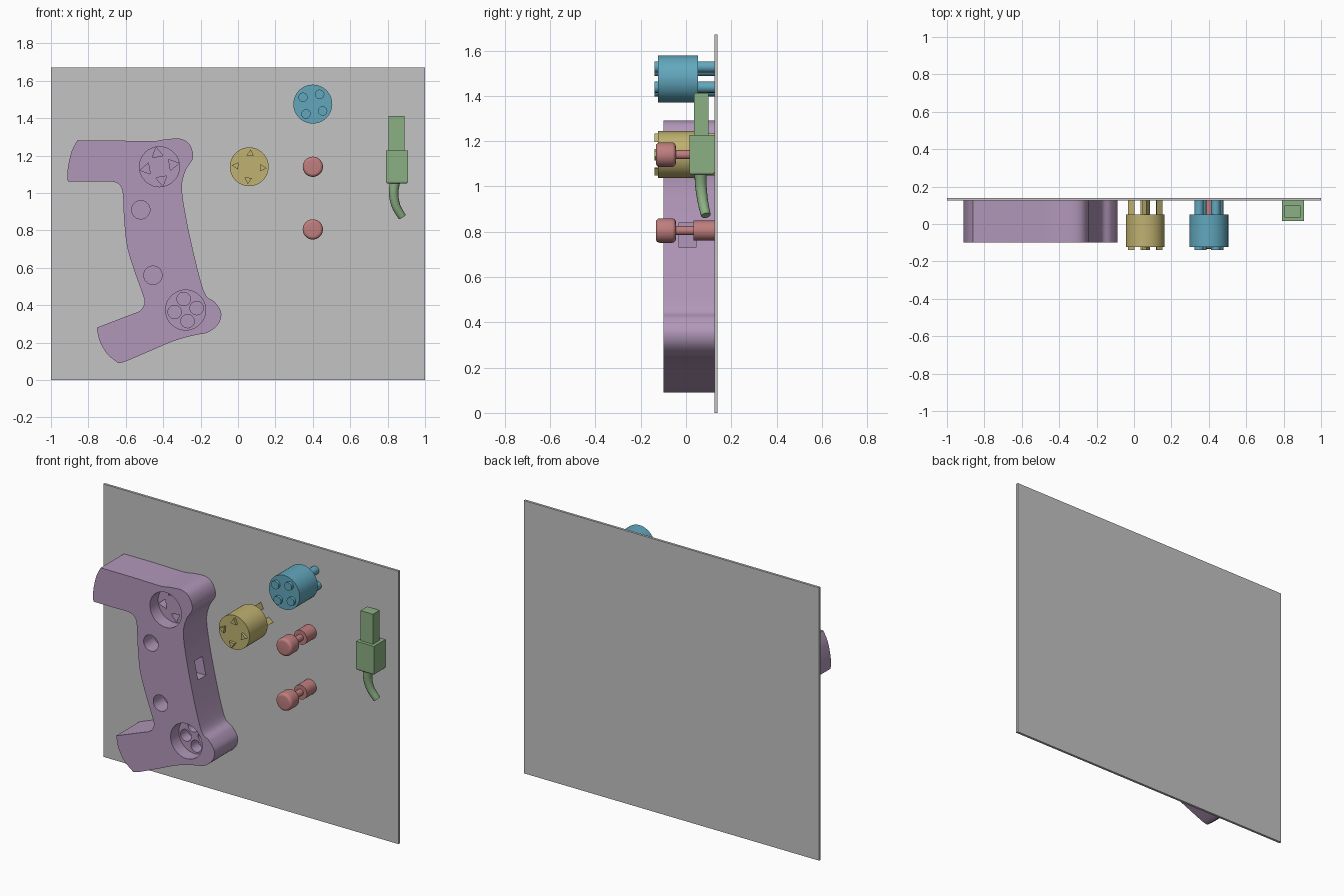
import bpy, bmesh, math
from mathutils import Vector

cube = bpy.data.objects.get("Cube")
if cube:
    bpy.data.objects.remove(cube, do_unlink=True)


def material(name, *srgb):
    mat = bpy.data.materials.new(name)
    mat.use_nodes = True
    color = [(c / 255) ** 2.2 for c in srgb] + [1]
    mat.diffuse_color = color
    mat.node_tree.nodes["Principled BSDF"].inputs["Base Color"].default_value = color
    return mat


GREY = material("grey", 194, 194, 194)
PURPLE = material("purple", 176, 150, 184)
BLUE = material("blue", 98, 166, 188)
YELLOW = material("yellow", 190, 176, 112)
RED = material("red", 190, 125, 125)
GREEN = material("green", 138, 174, 130)

FRONT, BACK = -0.10, 0.125      # body face and board face


def finish(name, bm, mat, smooth=True):
    bmesh.ops.recalc_face_normals(bm, faces=bm.faces)
    mesh = bpy.data.meshes.new(name)
    bm.to_mesh(mesh)
    bm.free()
    mesh.materials.append(mat)
    obj = bpy.data.objects.new(name, mesh)
    bpy.context.collection.objects.link(obj)
    if smooth:
        smooth_shade(obj)
    return obj


def activate(obj):
    bpy.ops.object.select_all(action='DESELECT')
    obj.select_set(True)
    bpy.context.view_layer.objects.active = obj


def smooth_shade(obj):
    activate(obj)
    bpy.ops.object.shade_smooth_by_angle(angle=math.radians(32))


def prism(name, outline, y0, y1, mat):
    """Extrude an x-z outline along y."""
    bm = bmesh.new()
    face = bm.faces.new([bm.verts.new((x, y0, z)) for x, z in outline])
    top = bmesh.ops.extrude_face_region(bm, geom=[face])["geom"]
    moved = [v for v in top if isinstance(v, bmesh.types.BMVert)]
    bmesh.ops.translate(bm, verts=moved, vec=(0, y1 - y0, 0))
    return finish(name, bm, mat)


def ngon(cx, cz, radius, sides=48, turn=0.0):
    return [(cx + radius * math.cos(turn + math.tau * i / sides),
             cz + radius * math.sin(turn + math.tau * i / sides)) for i in range(sides)]


def ring(cx, cz, radius, start):
    """Four positions around a centre, with their angles."""
    for i in range(4):
        a = math.radians(start + 90 * i)
        yield cx + radius * math.cos(a), cz + radius * math.sin(a), a


def box(name, low, high, mat):
    bm = bmesh.new()
    bmesh.ops.create_cube(bm, size=1)
    for v in bm.verts:
        v.co = [lo + (c + 0.5) * (hi - lo) for c, lo, hi in zip(v.co, low, high)]
    return finish(name, bm, mat, smooth=False)


def lathe(name, profile, cx, cz, mat):
    """Spin (radius, y) points around the y axis."""
    bm = bmesh.new()
    verts = [bm.verts.new((cx + r, y, cz)) for r, y in profile]
    edges = [bm.edges.new(pair) for pair in zip(verts, verts[1:])]
    bmesh.ops.spin(bm, geom=verts + edges, cent=(cx, 0, cz), axis=(0, 1, 0),
                   angle=math.tau, steps=40)
    bmesh.ops.remove_doubles(bm, verts=bm.verts, dist=0.0001)
    return finish(name, bm, mat)


def flow(points, steps=6):
    """Smooth curve through points, without its last point."""
    p = [Vector(q) for q in points]
    p = [p[0]] + p + [p[-1]]
    out = []
    for a, b, c, d in zip(p, p[1:], p[2:], p[3:]):
        for i in range(steps):
            t = i / steps
            out.append(b + 0.5 * t * ((c - a) + t * ((2 * a - 5 * b + 4 * c - d)
                                                     + t * (3 * b - a - 3 * c + d))))
    return out


def cut(target, cutter):
    mod = target.modifiers.new("cut", 'BOOLEAN')
    mod.operation, mod.solver, mod.object = 'DIFFERENCE', 'EXACT', cutter
    activate(target)
    bpy.ops.object.modifier_apply(modifier=mod.name)
    bpy.data.objects.remove(cutter, do_unlink=True)


# Backing board
box("backing_board", (-1, BACK, 0), (1, 0.14, 1.67), GREY)

# Grip body: four smooth runs that meet at sharp corners
right_run = [(-.86, 1.28), (-.66, 1.28), (-.46, 1.277), (-.4, 1.285), (-.31, 1.29), (-.26, 1.26),
             (-.24, 1.19), (-.28, 1.12), (-.3, 1.03), (-.28, .88), (-.24, .69), (-.2, .53),
             (-.17, .45), (-.125, .417), (-.09, .36), (-.105, .3), (-.16, .255), (-.23, .24),
             (-.34, .21), (-.47, .155), (-.6, .1), (-.64, .09)]
foot_end = [(-.64, .09), (-.7, .14), (-.74, .21), (-.755, .28)]
left_run = [(-.755, .28), (-.58, .347), (-.525, .37), (-.5, .41), (-.51, .46), (-.556, .59),
            (-.594, .72), (-.61, .88), (-.615, .99), (-.63, 1.04), (-.67, 1.06), (-.75, 1.06),
            (-.91, 1.06)]
arm_end = [(-.91, 1.06), (-.91, 1.13), (-.89, 1.22), (-.86, 1.28)]
outline = [p for run in (right_run, foot_end, left_run, arm_end) for p in flow(run)]
body = prism("grip_body", outline, FRONT, BACK, PURPLE)

# Round recesses, each with four sockets in its floor
FLOOR = FRONT + 0.08
for cx, cz, radius, size, sides in ((-.42, 1.14, .072, .034, 3), (-.28, .374, .06, .036, 32)):
    cut(body, prism("recess_cutter", ngon(cx, cz, .107), FRONT - .05, FLOOR, PURPLE))
    for x, z, a in ring(cx, cz, radius, 100):
        cut(body, prism("socket_cutter", ngon(x, z, size, sides, a), FLOOR - .03, FLOOR + .07, PURPLE))

# Button holes and the slot in the right-hand edge
for x, z in ((-.52, .91), (-.455, .56)):
    cut(body, prism("button_cutter", ngon(x, z, .049), FRONT - .05, .0, PURPLE))
cut(body, box("slot_cutter", (-.34, -.03, .73), (-.1, .045, .84), PURPLE))
smooth_shade(body)

# Plugs with four pins running through them
for label, cx, cz, mat, radius, size, sides, start in (
        ("round", .4, 1.475, BLUE, .064, .025, 24, 55),
        ("triangle", .06, 1.14, YELLOW, .07, .023, 3, 85)):
    prism(label + "_plug_body", ngon(cx, cz, .104), -.123, .052, mat)
    for i, (x, z, a) in enumerate(ring(cx, cz, radius, start)):
        prism(f"{label}_plug_pin_{i + 1}", ngon(x, z, size, sides, a), -.14, BACK, mat)

# Push buttons: rounded head, thin neck, plain rear drum
for label, z in (("upper", 1.14), ("lower", .805)):
    corner = [(.037 + .017 * math.sin(a), -.116 - .017 * math.cos(a))
              for a in (math.pi / 12 * i for i in range(7))]
    rear = [(r, -.178 - y) for r, y in reversed(corner)]
    lathe(label + "_push_button",
          [(0, -.133)] + corner + rear + [(.02, -.045), (.02, .033), (.044, .033),
                                          (.044, BACK), (0, BACK)], .4, z, RED)

# Cable connector: tip, block with softened lower edges, tapering cable
box("connector_tip", (.805, .035, 1.22), (.89, .10, 1.412), GREEN)
block = box("connector_block", (.79, .015, 1.05), (.91, BACK, 1.228), GREEN)
bm = bmesh.new()
bm.from_mesh(block.data)
bottom = [e for e in bm.edges if all(v.co.z < 1.1 for v in e.verts)]
bmesh.ops.bevel(bm, geom=bottom, offset=.012, segments=3, affect='EDGES', profile=0.5)
bm.to_mesh(block.data)
bm.free()

path = [(.842, .064, 1.07), (.832, .066, 1.0), (.845, .075, .93), (.878, .088, .872)]
curve = bpy.data.curves.new("connector_cable", 'CURVE')
curve.dimensions = '3D'
curve.bevel_depth, curve.bevel_resolution, curve.use_fill_caps = .022, 5, True
spline = curve.splines.new('POLY')
points = flow(path) + [Vector(path[-1])]
spline.points.add(len(points) - 1)
for i, (point, co) in enumerate(zip(spline.points, points)):
    point.co = (*co, 1)
    point.radius = 1.25 - .3 * i / len(points)
curve.materials.append(GREEN)
cable = bpy.data.objects.new("connector_cable", curve)
bpy.context.collection.objects.link(cable)
activate(cable)
bpy.ops.object.convert(target='MESH')
smooth_shade(bpy.context.view_layer.objects.active)
